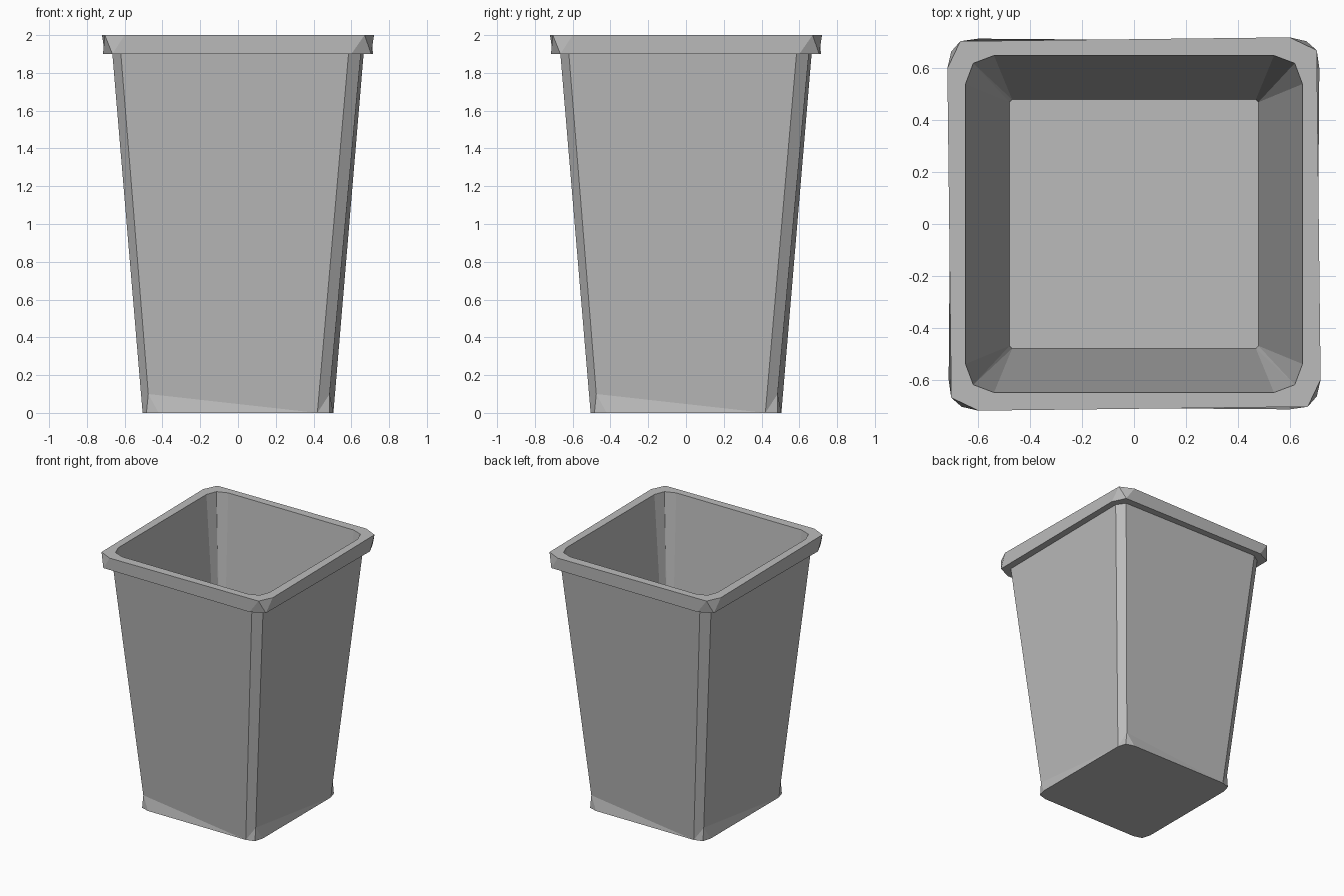
import bpy
import bmesh
from mathutils import Matrix, Vector

cube = bpy.data.objects.get("Cube")
if cube:
    bpy.data.objects.remove(cube, do_unlink=True)

grey = bpy.data.materials.new("plain grey")
grey.use_nodes = True
colour = (0.5, 0.5, 0.5, 1)
grey.diffuse_color = colour
grey.node_tree.nodes["Principled BSDF"].inputs["Base Color"].default_value = colour

bm = bmesh.new()


def ring(z, *corner):
    """Repeat the front right corner points around four quarter turns."""
    return [[bm.verts.new(Matrix.Rotation(q * 1.5707963, 3, "Z") @ Vector((x, y, z)))
             for x, y in corner] for q in range(4)]


def face(*verts):
    bm.faces.new(verts)


# Thick rim, whose corner cuts twist between top and underside
rim_top = ring(2, (0.67, -0.705), (0.72, -0.60))
rim_low = ring(1.9, (0.60, -0.715), (0.705, -0.665))
# Outer walls and the foot
neck = ring(1.9, (0.585, -0.665), (0.65, -0.62))
ankle = ring(0.1, (0.485, -0.475))
foot = ring(0, (0.42, -0.505), (0.485, -0.485), (0.505, -0.42))
# Inner walls and floor
mouth = ring(2, (0.54, -0.65), (0.62, -0.62), (0.65, -0.54))
floor = ring(0.1, (0.47, -0.48), (0.48, -0.47))

for q in range(4):
    n = (q + 1) % 4
    t1, t2 = rim_top[q]
    u1, u2 = rim_low[q]
    n1, n2 = neck[q]
    b = ankle[q][0]
    f1, f2, f3 = foot[q]
    m1, m2, m3 = mouth[q]
    j1, j2 = floor[q]
    # rim side, top and underside
    face(u1, u2, t1)
    face(t1, u2, t2)
    face(u2, rim_low[n][0], rim_top[n][0], t2)
    face(t1, t2, m3, m2, m1)
    face(t2, rim_top[n][0], mouth[n][0], m3)
    face(u1, u2, n2, n1)
    face(u2, rim_low[n][0], neck[n][0], n2)
    # outer corner band, wall and foot
    face(f1, b, n2, n1)
    face(b, foot[n][0], neck[n][0], n2)
    face(f1, f2, b)
    face(f2, f3, b)
    face(f3, foot[n][0], b)
    # inner corner and wall
    face(m1, m2, j1)
    face(m2, j2, j1)
    face(m2, m3, j2)
    face(m3, mouth[n][0], floor[n][0], j2)

face(*[v for corner in foot for v in corner])
face(*[v for corner in floor for v in corner])
bmesh.ops.recalc_face_normals(bm, faces=bm.faces)

mesh = bpy.data.meshes.new("square_bin")
bm.to_mesh(mesh)
bm.free()
mesh.materials.append(grey)
bpy.context.collection.objects.link(bpy.data.objects.new("square_bin", mesh))
